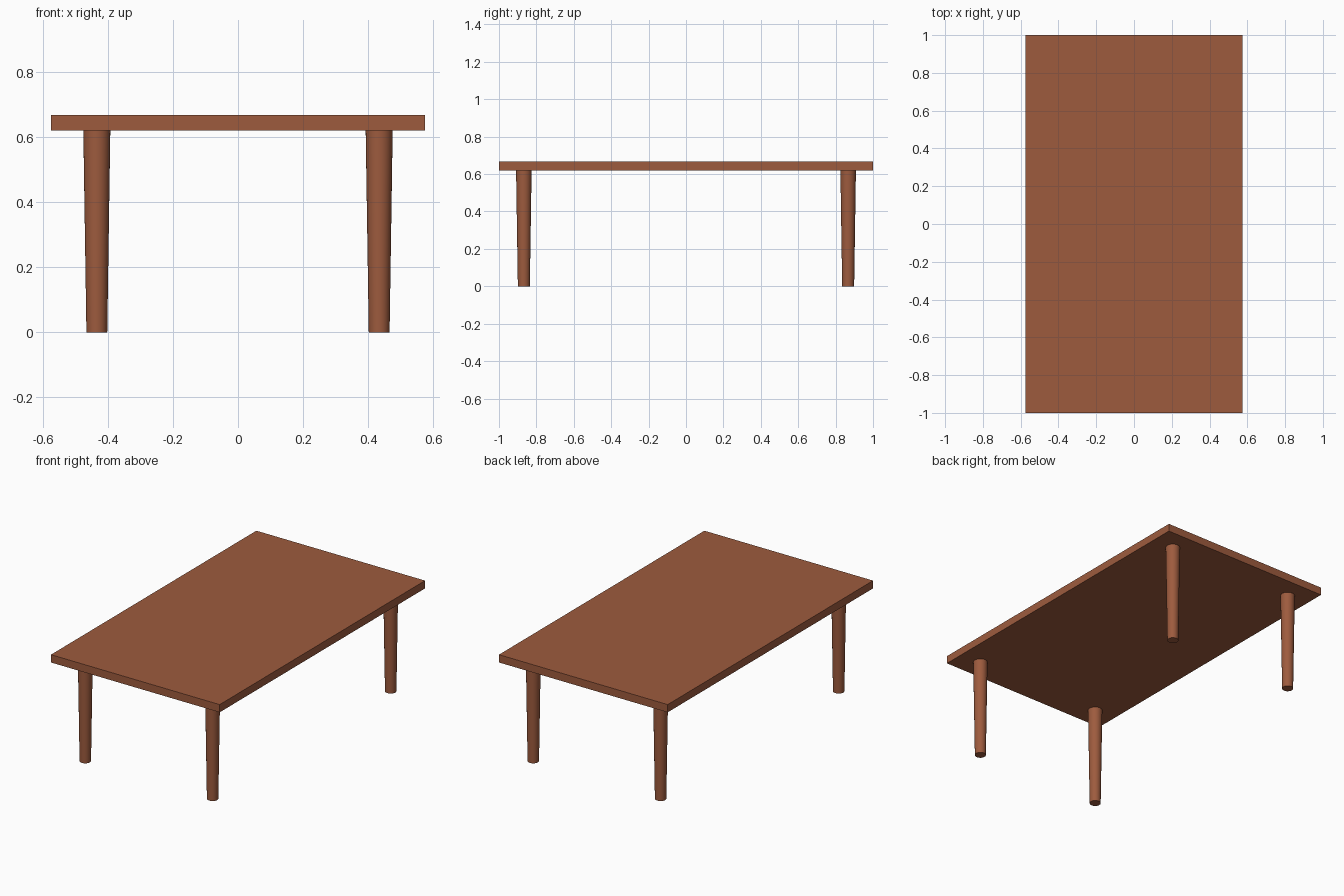
import bpy

if "Cube" in bpy.data.objects:
    bpy.data.objects.remove(bpy.data.objects["Cube"])

wood = bpy.data.materials.new("brown_wood")
wood.diffuse_color = (0.34, 0.105, 0.048, 1)
wood.use_nodes = True
wood.node_tree.nodes["Principled BSDF"].inputs["Base Color"].default_value = wood.diffuse_color

TOP_Z, UNDER_Z = 0.668, 0.62

# Rectangular table top
bpy.ops.mesh.primitive_cube_add(size=1, location=(0, 0, (TOP_Z + UNDER_Z) / 2))
top = bpy.context.object
top.name = "table_top"
top.scale = (1.15, 2.0, TOP_Z - UNDER_Z)
bpy.ops.object.transform_apply(location=False, rotation=False, scale=True)
top.data.materials.append(wood)

# Four tapered round legs
for sx, side in ((-1, "left"), (1, "right")):
    for sy, end in ((-1, "front"), (1, "back")):
        bpy.ops.mesh.primitive_cone_add(
            vertices=32, radius1=0.032, radius2=0.0415, depth=UNDER_Z,
            location=(sx * 0.434, sy * 0.867, UNDER_Z / 2))
        leg = bpy.context.object
        leg.name = f"{end}_{side}_leg"
        leg.data.materials.append(wood)
        bpy.ops.object.shade_smooth_by_angle()
